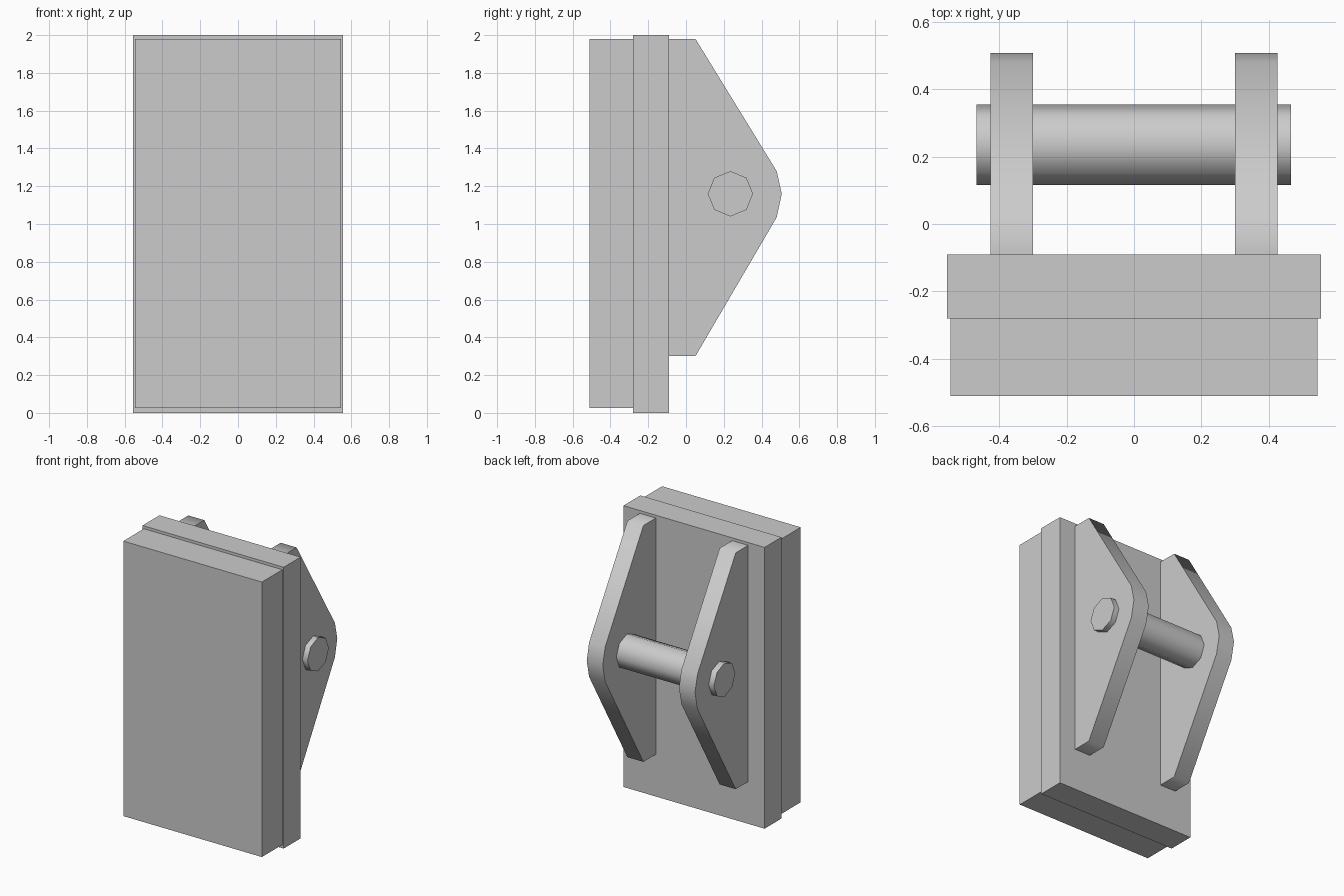
import bpy, bmesh, math

if "Cube" in bpy.data.objects:
    bpy.data.objects.remove(bpy.data.objects["Cube"])


def prism(name, profile, x0, x1, smooth=False):
    """Extrude a (y, z) profile along x from x0 to x1."""
    bm = bmesh.new()
    face = bm.faces.new([bm.verts.new((x0, y, z)) for y, z in profile])
    out = bmesh.ops.extrude_face_region(bm, geom=[face])
    for v in out["geom"]:
        if isinstance(v, bmesh.types.BMVert):
            v.co.x = x1
    bmesh.ops.recalc_face_normals(bm, faces=bm.faces)
    mesh = bpy.data.meshes.new(name)
    bm.to_mesh(mesh)
    bm.free()
    obj = bpy.data.objects.new(name, mesh)
    bpy.context.collection.objects.link(obj)
    if smooth:
        bpy.ops.object.select_all(action='DESELECT')
        obj.select_set(True)
        bpy.context.view_layer.objects.active = obj
        bpy.ops.object.shade_smooth_by_angle(angle=math.radians(62))
    return obj


def slab(name, half_width, y0, y1, z0, z1):
    return prism(name, [(y0, z0), (y1, z0), (y1, z1), (y0, z1)],
                 -half_width, half_width)


# Front facing panel and the slightly larger backing plate
slab("front_panel", 0.545, -0.51, -0.28, 0.025, 1.98)
slab("back_plate", 0.555, -0.28, -0.09, 0.0, 2.0)

# Pair of tapered mounting lugs
lug = [(-0.09, 0.30), (0.05, 0.30), (0.48, 1.035), (0.507, 1.16),
       (0.48, 1.28), (0.05, 1.98), (-0.09, 1.98)]
for side, s in (("left", -1), ("right", 1)):
    prism(side + "_lug", lug, s * 0.30, s * 0.426, smooth=True)

# Eight-sided pin through both lugs
ring = [(0.235 + 0.12 * math.cos(i * math.pi / 4),
         1.16 + 0.12 * math.sin(i * math.pi / 4)) for i in range(8)]
prism("hinge_pin", ring, -0.468, 0.466, smooth=True)
